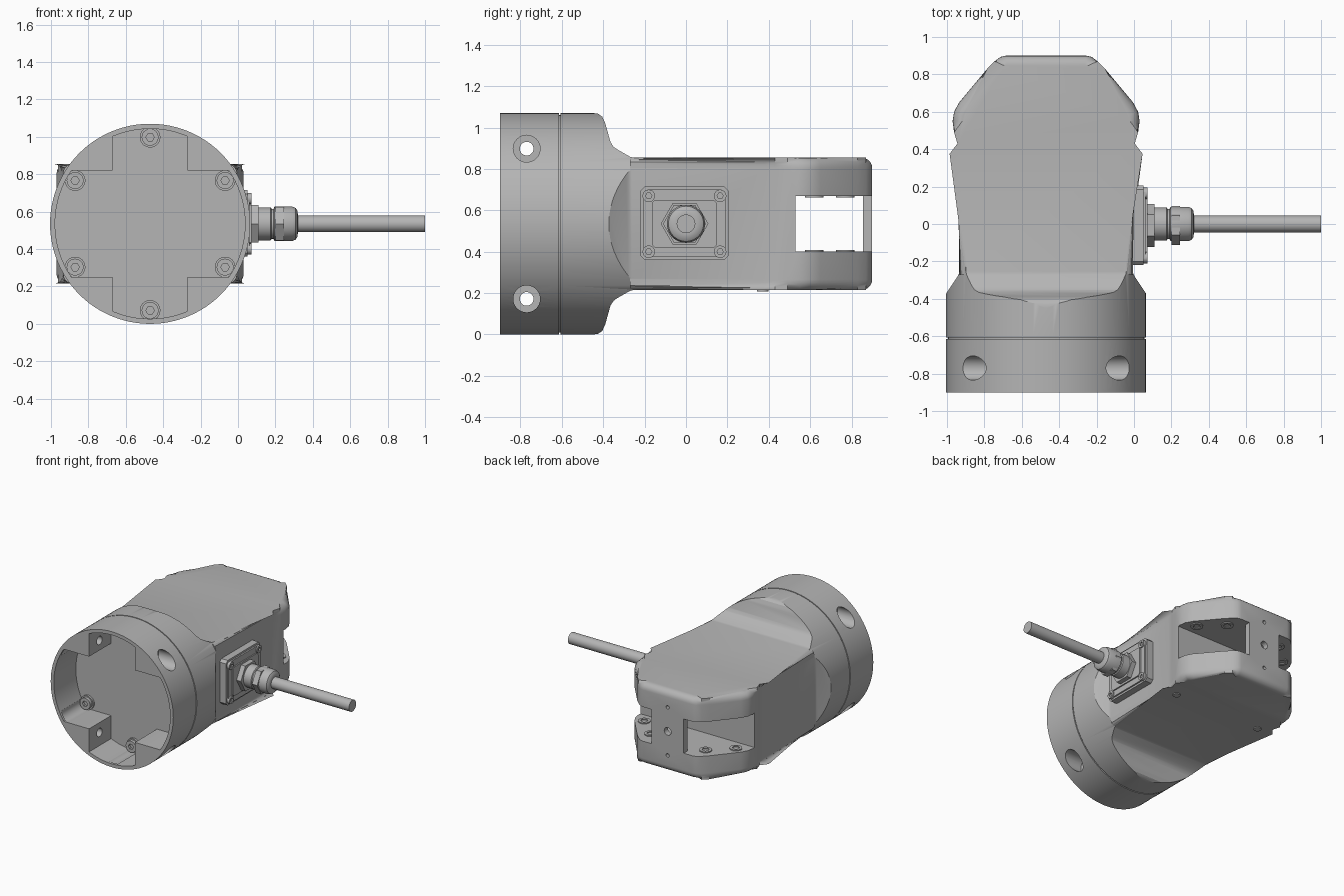
import bpy, bmesh, math

if "Cube" in bpy.data.objects:
    bpy.data.objects.remove(bpy.data.objects["Cube"])

CX, CZ, R = -0.47, 0.535, 0.535   # housing axis and radius

grey = bpy.data.materials.new("machined_grey")
grey.use_nodes = True
GREY = (0.46, 0.46, 0.46, 1)
grey.diffuse_color = GREY
grey.node_tree.nodes["Principled BSDF"].inputs["Base Color"].default_value = GREY


def finish(name, bm):
    bmesh.ops.recalc_face_normals(bm, faces=bm.faces)
    mesh = bpy.data.meshes.new(name)
    bm.to_mesh(mesh)
    bm.free()
    mesh.materials.append(grey)
    obj = bpy.data.objects.new(name, mesh)
    bpy.context.collection.objects.link(obj)
    return obj


def place(axis, u, v, d):
    return {"x": (d, u, v), "y": (u, d, v), "z": (u, v, d)}[axis]


def prism(name, axis, pts, lo, hi, bevel=0, keep=lambda e: True):
    """Extrude a flat outline along an axis; optionally round its end rims."""
    bm = bmesh.new()
    a = [bm.verts.new(place(axis, u, v, lo)) for u, v in pts]
    b = [bm.verts.new(place(axis, u, v, hi)) for u, v in pts]
    ends = [bm.faces.new(a), bm.faces.new(b)]
    for i in range(len(pts)):
        j = (i + 1) % len(pts)
        bm.faces.new((a[i], a[j], b[j], b[i]))
    if bevel:
        rims = [e for f in ends for e in f.edges if keep(e)]
        bmesh.ops.bevel(bm, geom=rims, offset=bevel, segments=5, profile=0.5,
                        affect="EDGES", clamp_overlap=True)
    return finish(name, bm)


def ring(u, v, r, n=64):
    return [(u + r * math.cos(math.tau * i / n), v + r * math.sin(math.tau * i / n))
            for i in range(n)]


def disc(name, axis, u, v, r, lo, hi, n=64):
    return prism(name, axis, ring(u, v, r, n), lo, hi)


def rect(name, axis, u0, u1, v0, v1, lo, hi, c=0):
    pts = [(u0, v0), (u1, v0), (u1, v1), (u0, v1)]
    if c:
        pts = [(u0 + c, v0), (u1 - c, v0), (u1, v0 + c), (u1, v1 - c),
               (u1 - c, v1), (u0 + c, v1), (u0, v1 - c), (u0, v0 + c)]
    return prism(name, axis, pts, lo, hi)


def combine(target, other, op="DIFFERENCE"):
    m = target.modifiers.new("bool", "BOOLEAN")
    m.operation, m.object, m.solver = op, other, "EXACT"
    bpy.context.view_layer.objects.active = target
    bpy.ops.object.modifier_apply(modifier=m.name)
    bpy.data.objects.remove(other)
    return target


def lathe_x(name, profile, n=48):
    """Revolve (x, radius) points about the cable axis."""
    bm = bmesh.new()
    loops = [[bm.verts.new((x, u, v)) for u, v in ring(0, CZ, r, n)] for x, r in profile]
    for p, q in zip(loops, loops[1:]):
        for i in range(n):
            bm.faces.new((p[i], p[(i + 1) % n], q[(i + 1) % n], q[i]))
    bm.faces.new(loops[0])
    bm.faces.new(loops[-1])
    return finish(name, bm)


def mirrored(half, c, swap=False):
    """Close a half outline of (along, half width) points about a centre line."""
    pts = [(c + w, t) for t, w in half] + [(c - w, t) for t, w in reversed(half)]
    return [(t, w) for w, t in pts] if swap else pts


# Housing: rounded rear block with waisted plan
plan = [(-0.27, 0.465), (0.38, 0.465), (0.43, 0.474), (0.49, 0.492), (0.55, 0.5),
        (0.6, 0.492), (0.65, 0.465), (0.83, 0.315), (0.87, 0.275), (0.893, 0.245), (0.9, 0.215)]
housing = prism("housing", "z", mirrored(plan, CX), 0.215, 0.855, 0.07,
                lambda e: max(v.co.y for v in e.verts) > -0.26)

# Round collar blended down to the block in both directions
collar = disc("collar", "y", CX, CZ, R, -0.606, -0.2, 96)
side = [(-0.7, 0.6), (-0.45, 0.6), (-0.449, 0.535), (-0.425, 0.532), (-0.405, 0.518), (-0.39, 0.485),
        (-0.365, 0.395), (-0.35, 0.372), (-0.33, 0.358), (-0.27, 0.324), (-0.25, 0.319), (-0.1, 0.316)]
combine(collar, prism("side_trim", "x", mirrored(side, CZ, True), -2, 1), "INTERSECT")
top = [(-0.7, 0.6), (-0.38, 0.6), (-0.379, 0.54), (-0.37, 0.533), (-0.28, 0.473), (-0.26, 0.464), (-0.1, 0.46)]
combine(collar, prism("plan_trim", "z", mirrored(top, CX), -1, 2), "INTERSECT")
combine(housing, collar, "UNION")

# Through slot at the back, leaving a centre web
slot = rect("slot", "x", 0.53, 1.0, 0.4, 0.67, -2, 1)
combine(slot, rect("web", "z", CX - 0.14, CX + 0.14, 0.855, 1.1, 0.3, 0.8))
combine(housing, slot)
for z, r in ((CZ, 0.03), (CZ + 0.19, 0.014), (CZ - 0.19, 0.014)):
    combine(housing, disc("web_hole", "y", CX, z, r, 0.8, 1, 24))

# Seam disc doubles as the floor of the front pocket
disc("seam_floor", "y", CX, CZ, R - 0.01, -0.625, -0.6, 96)

# Front ring with a cross shaped pocket
front_ring = disc("front_ring", "y", CX, CZ, R, -0.9, -0.614, 96)
pocket = rect("pocket", "y", CX - 0.2, CX + 0.2, -0.1, 1.2, -1, -0.5)
combine(pocket, rect("pocket_bar", "y", -1.2, 0.3, CZ - 0.285, CZ + 0.285, -1, -0.5), "UNION")
combine(pocket, disc("pocket_round", "y", CX, CZ, 0.508, -0.95, -0.55, 96), "INTERSECT")
combine(front_ring, pocket)

# Counterbored cross holes
for z in (CZ - 0.363, CZ + 0.363):
    combine(front_ring, disc("cross_hole", "x", -0.77, z, 0.033, -2, 1, 32))
    for lo, hi in ((CX + 0.27, 0.5), (-1.5, CX - 0.27)):
        combine(front_ring, disc("counterbore", "x", -0.77, z, 0.065, lo, hi, 40))


def bolt(name, axis, u, v, r, lo, hi, socket_lo, socket_hi):
    b = disc(name, axis, u, v, r, lo, hi, 32)
    return combine(b, disc("socket", axis, u, v, r * 0.5, socket_lo, socket_hi, 6))


# Six bolts on the pocket floor
for i in range(6):
    a = math.radians(30 + 60 * i)
    u, v = CX + 0.463 * math.cos(a), CZ + 0.463 * math.sin(a)
    combine(front_ring, disc("bolt_clearance", "y", u, v, 0.058, -0.88, -0.5, 32))
    disc("bolt_washer", "y", u, v, 0.055, -0.64, -0.6, 32)
    bolt("floor_bolt", "y", u, v, 0.045, -0.665, -0.62, -0.7, -0.645)

# Pads inside the slot, floor and ceiling
for s in (-1, 1):
    for z in (0.4, 0.67):
        for dx, y in ((0.4, 0.62), (0.24, 0.77)):
            pad = disc("slot_pad", "z", CX + s * dx, y, 0.045, z - 0.008, z + 0.008, 32)
            combine(pad, disc("pad_hole", "z", CX + s * dx, y, 0.025, z - 0.1, z + 0.1, 24))
    # Screw heads under the block
    disc("under_screw", "z", CX + s * 0.38, 0.37, 0.028, 0.208, 0.24, 24)

# Cable entry plate
rect("entry_plate", "x", -0.22, 0.205, 0.36, 0.715, -0.02, 0.05, 0.02)
rect("entry_plate_step", "x", -0.205, 0.19, 0.375, 0.7, 0.04, 0.062, 0.02)
rect("entry_panel", "x", -0.165, 0.15, 0.42, 0.65, 0.05, 0.072, 0.015)
for y in (-0.18, 0.165):
    for z in (0.4, 0.67):
        bolt("plate_bolt", "x", y, z, 0.03, 0.03, 0.072, 0.055, 0.1)

# Cable gland and cable
GY = -0.007
disc("gland_base_hex", "x", GY, CZ, 0.115, 0.06, 0.11, 6)
lathe_x("gland_body", [(0.1, 0.088), (0.175, 0.088), (0.18, 0.08), (0.19, 0.08), (0.195, 0.092),
                       (0.29, 0.092), (0.308, 0.085), (0.318, 0.07), (0.32, 0.05)])
disc("gland_nut_hex", "x", GY, CZ, 0.104, 0.2, 0.245, 6)
lathe_x("cable", [(0.3, 0.045), (1.0, 0.045)])

# Smooth curved faces, keep machined edges sharp
for o in bpy.context.collection.objects:
    if o.type == "MESH" and grey.name in [m.name for m in o.data.materials if m]:
        bpy.ops.object.select_all(action="DESELECT")
        o.select_set(True)
        bpy.context.view_layer.objects.active = o
        bpy.ops.object.shade_smooth_by_angle(angle=math.radians(30))
